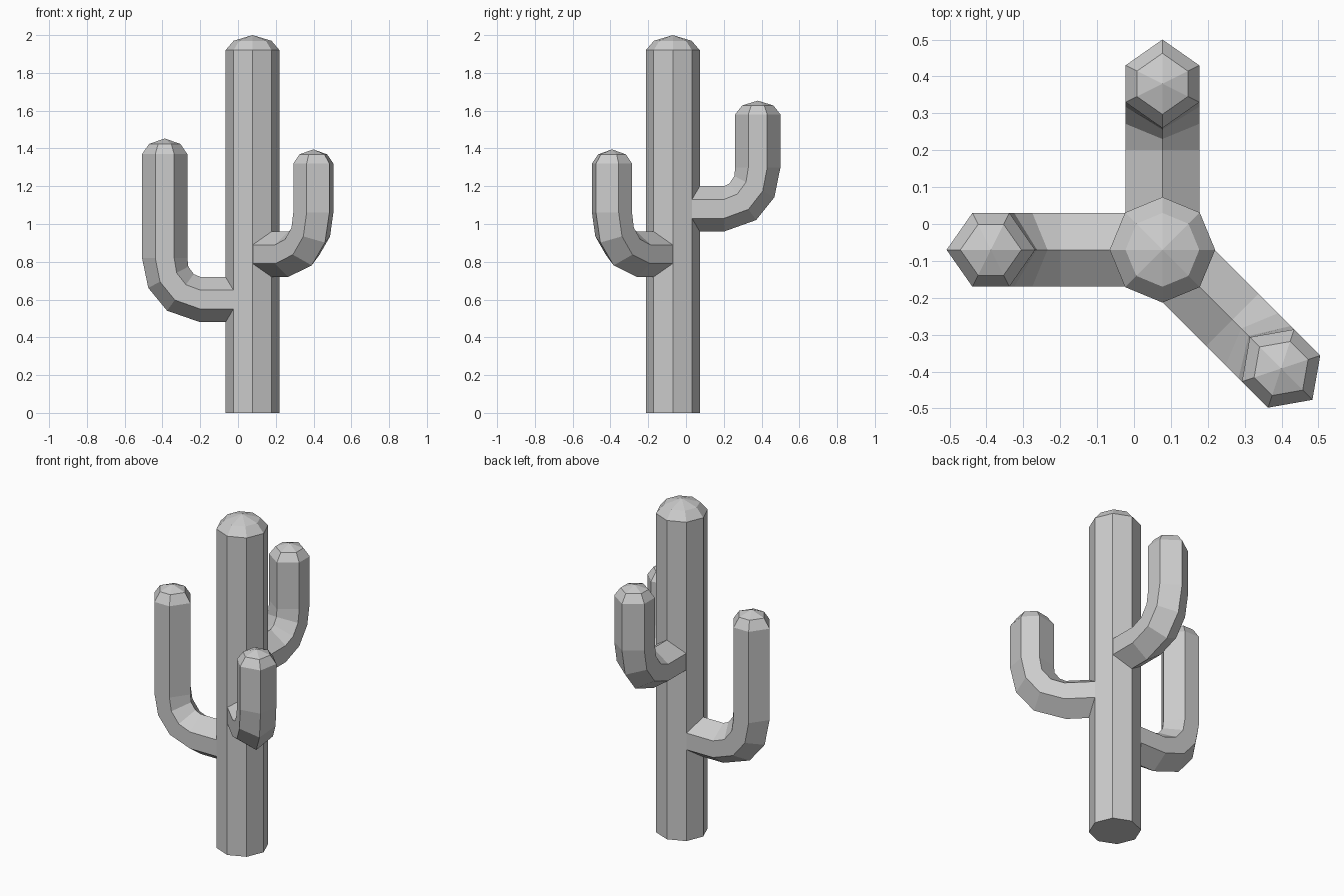
import bpy, bmesh
from math import radians, cos, sin, pi
from mathutils import Vector

if "Cube" in bpy.data.objects:
    bpy.data.objects.remove(bpy.data.objects["Cube"])

CX, CY = 0.077, -0.07   # trunk axis
TRUNK_R = 0.143


def loft(name, rings, apex, close_start):
    """Skin a list of rings, ending in a point."""
    bm = bmesh.new()
    loops = [[bm.verts.new(p) for p in ring] for ring in rings]
    n = len(loops[0])
    for a, b in zip(loops, loops[1:]):
        for i in range(n):
            j = (i + 1) % n
            bm.faces.new((a[i], a[j], b[j], b[i]))
    tip = bm.verts.new(apex)
    for i in range(n):
        bm.faces.new((loops[-1][i], loops[-1][(i + 1) % n], tip))
    if close_start:
        bm.faces.new(loops[0][::-1])
    bmesh.ops.recalc_face_normals(bm, faces=bm.faces)
    mesh = bpy.data.meshes.new(name)
    bm.to_mesh(mesh)
    bm.free()
    obj = bpy.data.objects.new(name, mesh)
    bpy.context.collection.objects.link(obj)
    return obj


def trunk_ring(r, z):
    return [Vector((CX + r * cos(k * pi / 4), CY + r * sin(k * pi / 4), z))
            for k in range(8)]


# Trunk: octagonal column with a low dome
loft("trunk",
     [trunk_ring(TRUNK_R, 0), trunk_ring(TRUNK_R, 1.92), trunk_ring(0.1, 1.97)],
     Vector((CX, CY, 2.0)), True)

# Arm cross-section: (outward from the bend, sideways)
HEX = [(0.12, 0), (0.05, 0.1), (-0.05, 0.1),
       (-0.12, 0), (-0.05, -0.1), (0.05, -0.1)]
# Elbow: (distance, rise, direction of travel in degrees)
ELBOW = [(0, 0, 0), (0.105, 0.038, 36), (0.169, 0.118, 62), (0.188, 0.22, 90)]


def arm(name, heading, z, bend, reach, shoulder, top):
    h = radians(heading)
    out, side = Vector((cos(h), sin(h), 0)), Vector((-sin(h), cos(h), 0))
    up = Vector((0, 0, 1))
    base = Vector((CX, CY, z))

    def ring(d, rise, angle, scale=1.0):
        a = radians(angle)
        normal = out * sin(a) - up * cos(a)
        return [base + out * d + up * rise + (normal * u + side * v) * scale
                for u, v in HEX]

    # Root ring wraps around the trunk corner
    rings = [[base + out * (0.101 if v else TRUNK_R) - up * u + side * v
              for u, v in HEX]]
    k = (reach - bend) / 0.188
    rings += [ring(bend + d * k, rise, angle) for d, rise, angle in ELBOW]
    # Straight upper arm and domed tip
    rings.append(ring(reach, shoulder - z, 90))
    rings.append(ring(reach, shoulder - z + (top - shoulder) * 0.65, 90, 0.69))
    loft(name, rings, base + out * reach + up * (top - z), False)


arm("left_arm", 180, 0.60, 0.277, 0.465, 1.37, 1.453)
arm("back_arm", 90, 1.08, 0.271, 0.450, 1.58, 1.653)
arm("front_right_arm", -45, 0.84, 0.268, 0.455, 1.32, 1.395)
